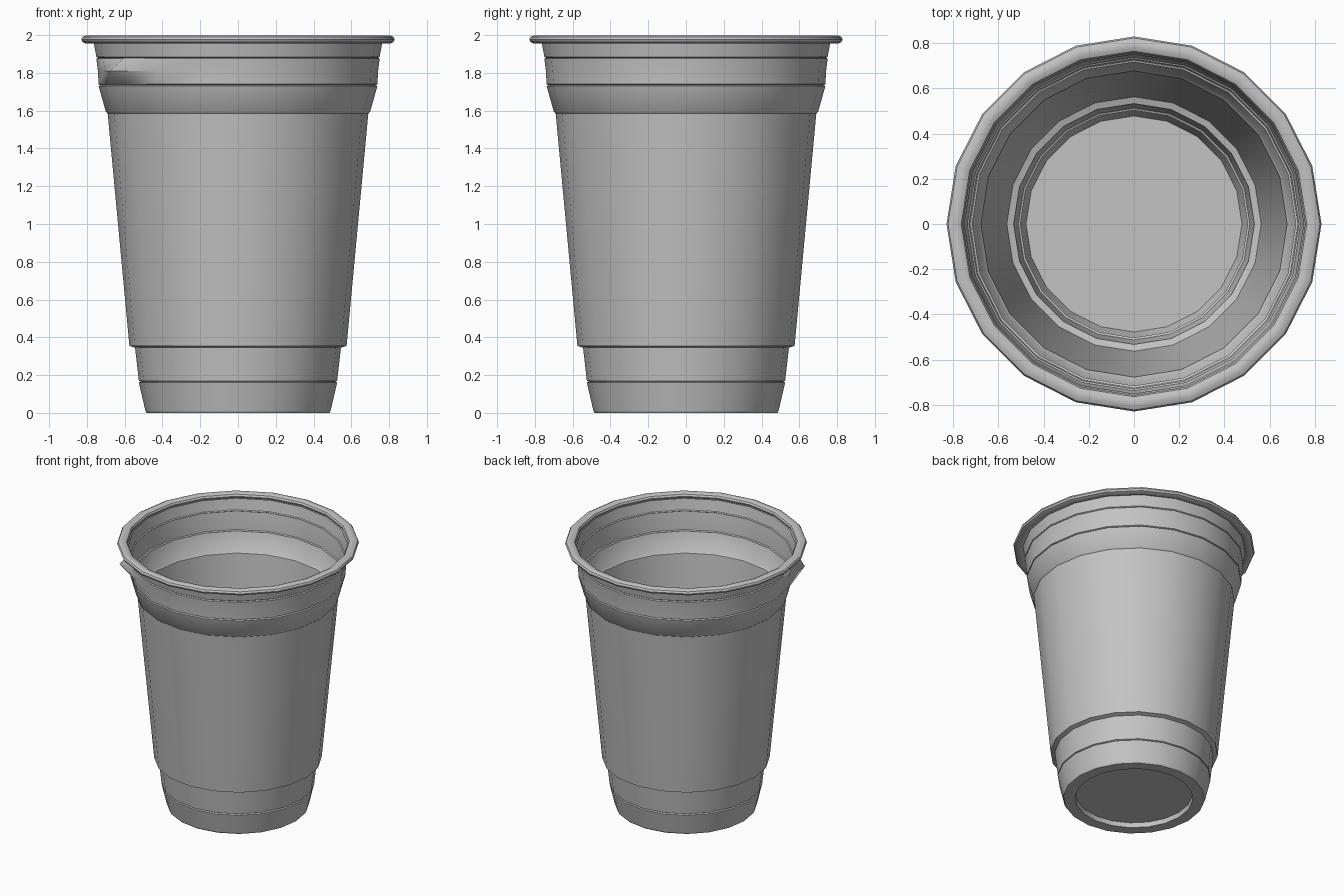
import bpy, bmesh, math
from math import cos, sin, pi
from mathutils import Vector

old = bpy.data.objects.get("Cube")
if old:
    bpy.data.objects.remove(old, do_unlink=True)

SIDES = 20
WALL = 0.012

plastic = bpy.data.materials.new("grey plastic")
plastic.use_nodes = True
grey = (0.55, 0.55, 0.55, 1)
plastic.diffuse_color = grey
plastic.node_tree.nodes["Principled BSDF"].inputs["Base Color"].default_value = grey


def lathe(name, profile, closed=False, flip=False, edit=None):
    """Spin (radius, z) points round the z axis; radius 0 makes a pole."""
    bm = bmesh.new()
    rings = []
    for r, z in profile:
        if r == 0:
            rings.append([bm.verts.new((0, 0, z))] * SIDES)
        else:
            angles = [pi / 2 + 2 * pi * i / SIDES for i in range(SIDES)]
            rings.append([bm.verts.new((r * cos(a), r * sin(a), z)) for a in angles])
    pairs = list(zip(rings, rings[1:]))
    if closed:
        pairs.append((rings[-1], rings[0]))
    for low, high in pairs:
        for i in range(SIDES):
            j = (i + 1) % SIDES
            loop = list(dict.fromkeys((low[i], low[j], high[j], high[i])))
            bm.faces.new(loop[::-1] if flip else loop)
    if edit:
        edit(bm)
    mesh = bpy.data.meshes.new(name)
    bm.to_mesh(mesh)
    bm.free()
    mesh.materials.append(plastic)
    obj = bpy.data.objects.new(name, mesh)
    bpy.context.collection.objects.link(obj)
    bpy.ops.object.select_all(action="DESELECT")
    obj.select_set(True)
    bpy.context.view_layer.objects.active = obj
    bpy.ops.object.shade_smooth_by_angle(angle=math.radians(35))
    return obj


def pull_spike(bm):
    """Pull one wall vertex outward into a small bent spike."""
    tip = Vector((-0.68, -0.45, 1.81))
    bm.verts.ensure_lookup_table()
    min(bm.verts, key=lambda v: (v.co - tip).length).co = tip


# Stepped wall, from foot to rim
steps = [(0.49, 0.01), (0.525, 0.16), (0.515, 0.165), (0.525, 0.17), (0.545, 0.345),
         (0.575, 0.355), (0.69, 1.585), (0.70, 1.595), (0.738, 1.73), (0.728, 1.735),
         (0.738, 1.74), (0.742, 1.81), (0.75, 1.875), (0.742, 1.88), (0.75, 1.885),
         (0.765, 1.965)]
lathe("outer_wall", steps, edit=pull_spike)
lathe("inner_wall", [(r - WALL, max(z, 0.045)) for r, z in steps], flip=True)

# Rolled rim
roll = [(0.794 + 0.036 * cos(t), 1.977 + 0.023 * sin(t))
        for t in (2 * pi * k / 10 for k in range(10))]
lathe("rolled_rim", roll, closed=True)

# Floor inside, and foot ring with a recessed underside
lathe("inside_floor", [(0.485, 0.045), (0, 0.045)])
lathe("foot_underside", [(0, 0.035), (0.40, 0.035), (0.405, 0.0), (0.485, 0.0), (0.49, 0.01)])
